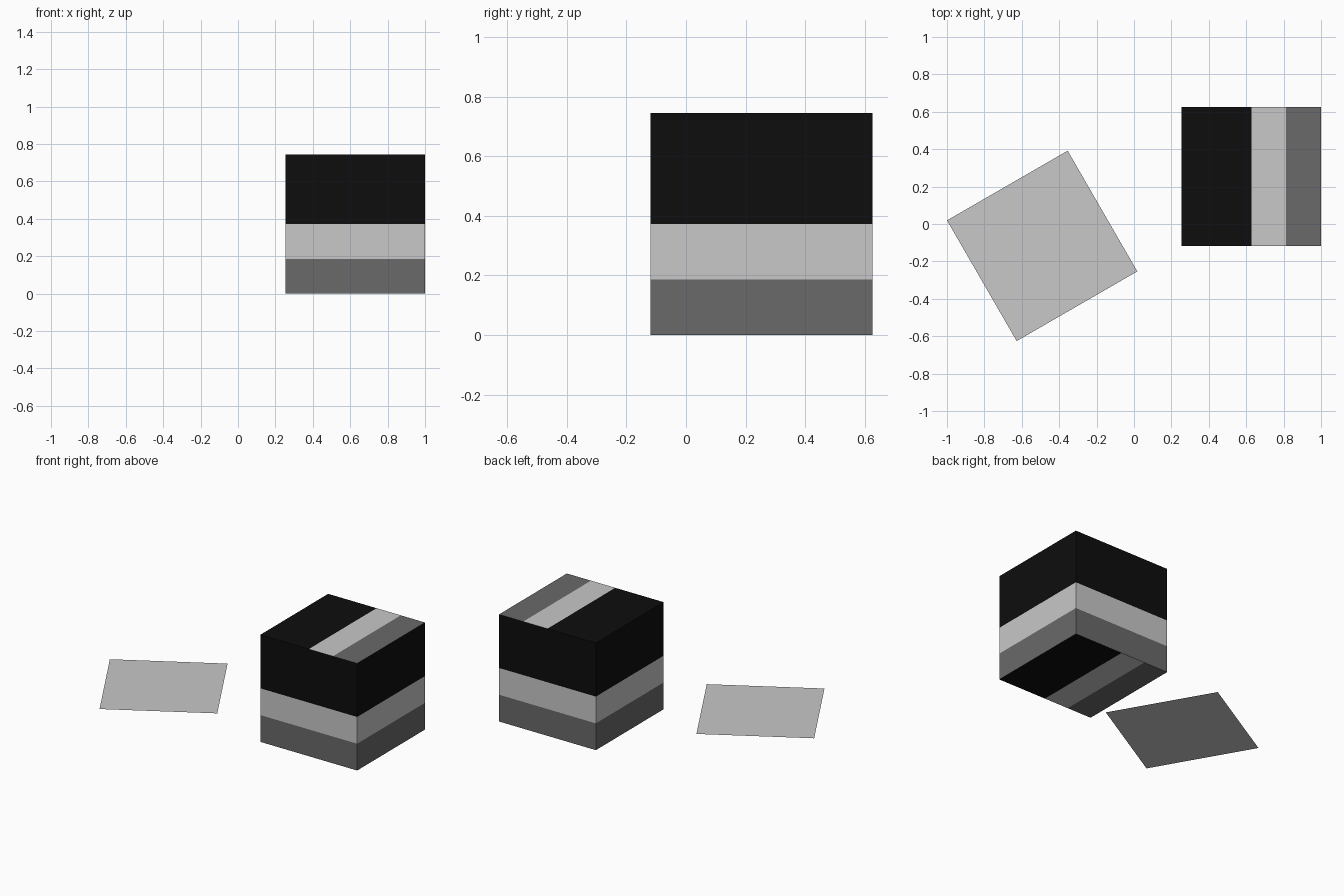
import bpy
import bmesh
from math import radians
from mathutils import Vector

old = bpy.data.objects.get("Cube")
if old:
    bpy.data.objects.remove(old, do_unlink=True)

SIZE = 0.745


def make_material(name, value):
    mat = bpy.data.materials.new(name)
    mat.use_nodes = True
    colour = (value, value, value, 1)
    mat.diffuse_color = colour
    mat.node_tree.nodes["Principled BSDF"].inputs["Base Color"].default_value = colour
    return mat


black = make_material("black", 0.004)
light_grey = make_material("light grey", 0.578)
dark_grey = make_material("dark grey", 0.144)


def add_object(name, bm, materials, location, turn=0):
    mesh = bpy.data.meshes.new(name)
    bm.to_mesh(mesh)
    bm.free()
    for mat in materials:
        mesh.materials.append(mat)
    obj = bpy.data.objects.new(name, mesh)
    obj.location = location
    obj.rotation_euler.z = radians(turn)
    bpy.context.collection.objects.link(obj)
    return obj


def cut(bm, faces, axis, fraction):
    """Slice the given faces across an axis at a fraction of the box size."""
    edges = {e for f in faces for e in f.edges}
    verts = {v for f in faces for v in f.verts}
    bmesh.ops.bisect_plane(bm, geom=list(verts) + list(edges) + list(faces), dist=1e-5,
                           plane_co=axis * (fraction - 0.5) * SIZE, plane_no=axis)


# Striped box: each face is half black, a quarter light and a quarter dark
X, Z = Vector((1, 0, 0)), Vector((0, 0, 1))
box = bmesh.new()
bmesh.ops.create_cube(box, size=SIZE)
for axis, fractions, facing in ((Z, (0.25, 0.5), 0), (X, (0.5, 0.75), 1), (X, (0.25, 0.5), -1)):
    for fraction in fractions:
        box.normal_update()
        cut(box, [f for f in box.faces if round(f.normal.z) == facing], axis, fraction)

# Stripe colour follows the distance from the dark edge of each face
box.normal_update()
for face in box.faces:
    centre = face.calc_center_median() / SIZE + Vector((0.5, 0.5, 0.5))
    facing = round(face.normal.z)
    along = centre.z if facing == 0 else 1 - centre.x if facing == 1 else centre.x
    face.material_index = 0 if along > 0.5 else 1 if along > 0.25 else 2
add_object("striped_box", box, (black, light_grey, dark_grey),
           (1 - SIZE / 2, 0.254, SIZE / 2))

# Flat square panel floating beside the box
panel = bmesh.new()
bmesh.ops.create_grid(panel, x_segments=1, y_segments=1, size=SIZE / 2)
add_object("flat_panel", panel, (light_grey,), (-0.491, -0.117, SIZE / 4), turn=30)
